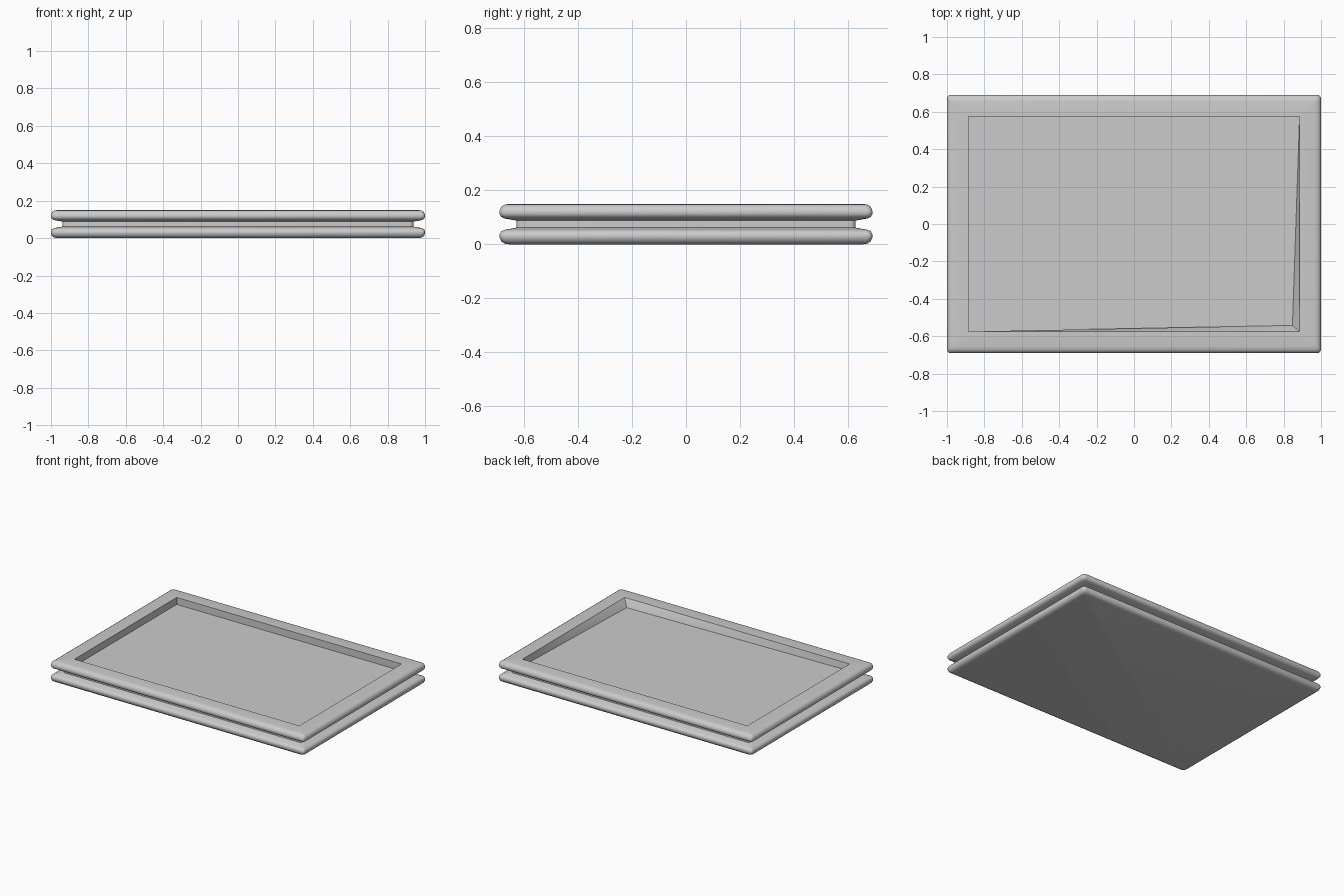
import bpy, bmesh, math

if "Cube" in bpy.data.objects:
    bpy.data.objects.remove(bpy.data.objects["Cube"])

HX, HY = 1.0, 0.69
SEG = 4  # segments per plan corner

# half cross-section of the case: (inset from outer edge, height, plan corner radius)
PROFILE = [
    (0.035, 0.000, 0.02), (0.018, 0.003, 0.02), (0.006, 0.011, 0.02), (0.000, 0.025, 0.02),
    (0.000, 0.038, 0.02), (0.006, 0.048, 0.02), (0.018, 0.054, 0.02),
    (0.062, 0.062, 0.02), (0.062, 0.088, 0.02),          # groove between the slabs
    (0.018, 0.096, 0.02), (0.006, 0.102, 0.02), (0.000, 0.112, 0.02),
    (0.000, 0.125, 0.02), (0.006, 0.139, 0.02), (0.018, 0.147, 0.02), (0.035, 0.150, 0.02),
    (0.115, 0.150, 0.002),                               # inner lip
    (0.115, 0.100, 0.002),                               # recess floor
]


def ring(bm, inset, z, r):
    """Rounded rectangle loop of vertices."""
    verts = []
    for i, (sx, sy) in enumerate([(1, 1), (-1, 1), (-1, -1), (1, -1)]):
        cx, cy = sx * (HX - inset - r), sy * (HY - inset - r)
        for k in range(SEG + 1):
            a = math.pi / 2 * (i + k / SEG)
            verts.append(bm.verts.new((cx + r * math.cos(a), cy + r * math.sin(a), z)))
    return verts


bm = bmesh.new()
rings = [ring(bm, *p) for p in PROFILE]
n = len(rings[0])

# walls between successive loops
for a, b in zip(rings, rings[1:]):
    for i in range(n):
        j = (i + 1) % n
        bm.faces.new((a[i], a[j], b[j], b[i]))

# the front right floor corner sits slightly inward, sloping the walls there
for v in rings[-1][3 * (SEG + 1):]:
    v.co.x -= 0.038
    v.co.y += 0.033

# underside and recess floor
bm.faces.new(rings[0][::-1])
bm.faces.new(rings[-1])

me = bpy.data.meshes.new("grooved_tray")
bm.to_mesh(me)
bm.free()
tray = bpy.data.objects.new("grooved_tray", me)
bpy.context.collection.objects.link(tray)
bpy.context.view_layer.objects.active = tray
tray.select_set(True)
bpy.ops.object.shade_smooth_by_angle(angle=math.radians(40))
